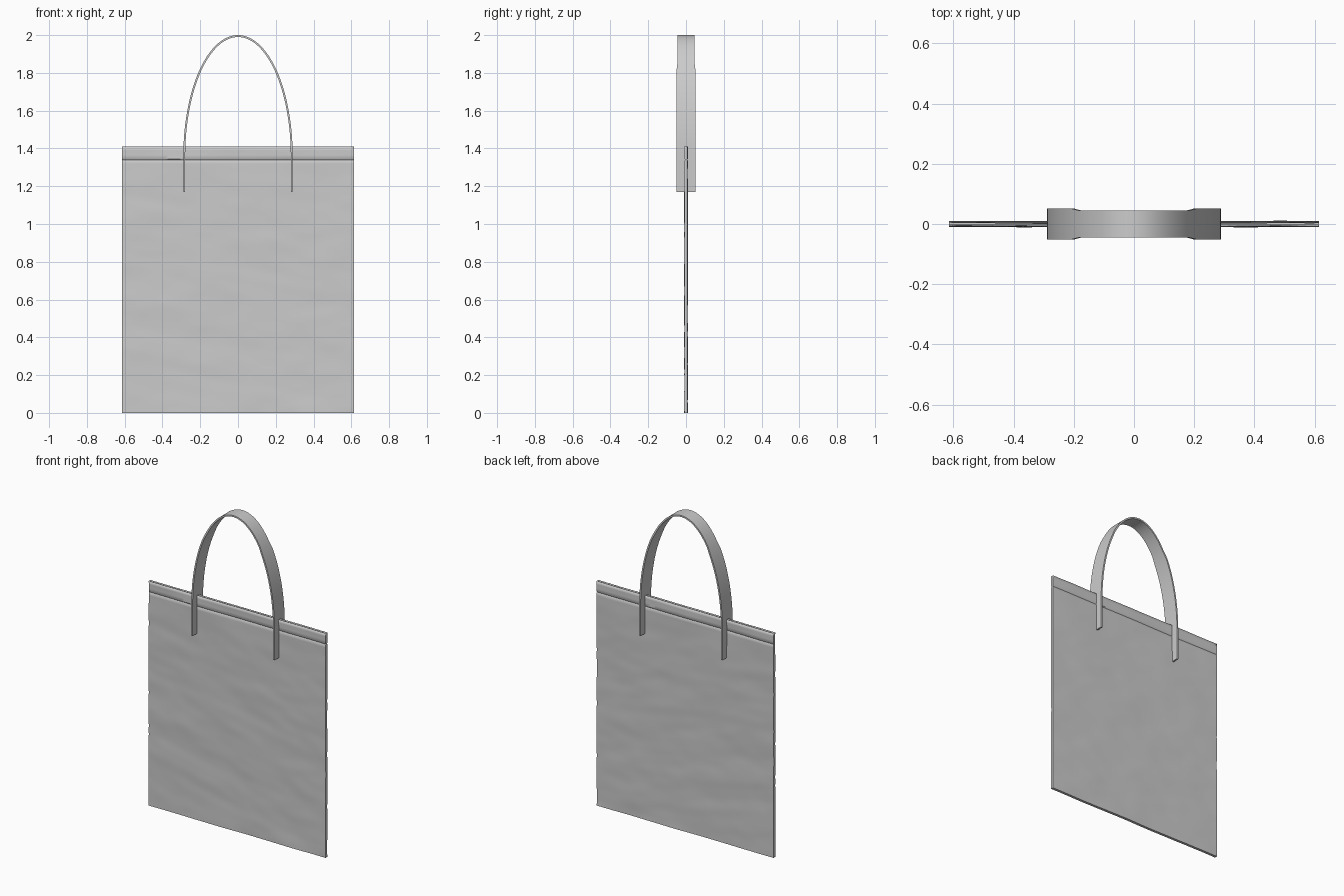
import bpy, bmesh, math
from mathutils import Vector, noise

if "Cube" in bpy.data.objects:
    bpy.data.objects.remove(bpy.data.objects["Cube"])

W, H, HEM = 0.615, 1.41, 1.34


def make_object(name, bm, angle=40):
    bmesh.ops.recalc_face_normals(bm, faces=bm.faces)
    mesh = bpy.data.meshes.new(name)
    bm.to_mesh(mesh)
    bm.free()
    ob = bpy.data.objects.new(name, mesh)
    bpy.context.collection.objects.link(ob)
    bpy.ops.object.select_all(action='DESELECT')
    ob.select_set(True)
    bpy.context.view_layer.objects.active = ob
    bpy.ops.object.shade_smooth_by_angle(angle=math.radians(angle))
    return ob


def wrinkle(x, z):
    # soft diagonal cloth folds
    p = Vector((x * 3 - z * 1.5, 0.0, z * 7 + x * 1.5))
    return 0.0035 * noise.noise(p) + 0.0012 * noise.noise(p * 2.3)


# Cloth bag: rings around the flat pouch, stacked up to an open hemmed mouth
NX = 60
xs = [-W + 2 * W * i / NX for i in range(NX + 1)]
levels = [HEM * i / 66 for i in range(66)] + [HEM - 0.005, HEM, HEM + 0.005, 1.365, 1.39, H]
bm = bmesh.new()
rings = []
for z in levels:
    depth = 0.0045 if z == HEM else 0.0085      # stitched groove under the hem
    ring = []
    for side in (-1, 1):
        for x in (xs if side < 0 else reversed(xs)):
            y = side * depth + wrinkle(x, z)
            ring.append(bm.verts.new((x, y, z)))
    rings.append(ring)
n = len(rings[0])
for a, b in zip(rings, rings[1:]):
    for i in range(n):
        j = (i + 1) % n
        bm.faces.new((a[i], a[j], b[j], b[i]))
for i in range(NX):                              # bottom seam
    a = rings[0]
    bm.faces.new((a[i], a[i + 1], a[n - 2 - i], a[n - 1 - i]))
bag = make_object("bag_body", bm)
wall = bag.modifiers.new("cloth", 'SOLIDIFY')
wall.thickness = 0.003
wall.offset = -1

# Handle: one wide flat strap arching over the bag, slightly narrower at the top
A, B, ZC, END = 0.2845, 0.635, 1.36, 1.17
path = [(-A, END + (ZC - END) * i / 6, -1.0, 0.0) for i in range(6)]
for i in range(65):
    t = math.pi * (1 - i / 64)
    c, s = math.cos(t), math.sin(t)
    nrm = Vector((c / A, s / B)).normalized()
    path.append((A * c, ZC + B * s, nrm.x, nrm.y))
path += [(A, ZC - (ZC - END) * i / 6, 1.0, 0.0) for i in range(1, 7)]
bm = bmesh.new()
T = 0.005
sections = []
for x, z, nx, nz in path:
    k = min(max((1.86 - z) / 0.06, 0), 1)
    w = 0.045 + 0.006 * k * k * (3 - 2 * k)
    sec = []
    for side in (-1, 1):
        for f in ((-1, -0.5, 0, 0.5, 1) if side < 0 else (1, 0.5, 0, -0.5, -1)):
            d = side * T
            sec.append(bm.verts.new((x + nx * d, f * w, z + nz * d)))
    sections.append(sec)
for a, b in zip(sections, sections[1:]):
    for i in range(10):
        j = (i + 1) % 10
        bm.faces.new((a[i], a[j], b[j], b[i]))
bm.faces.new(sections[0])
bm.faces.new(sections[-1][::-1])
make_object("handle_strap", bm)
